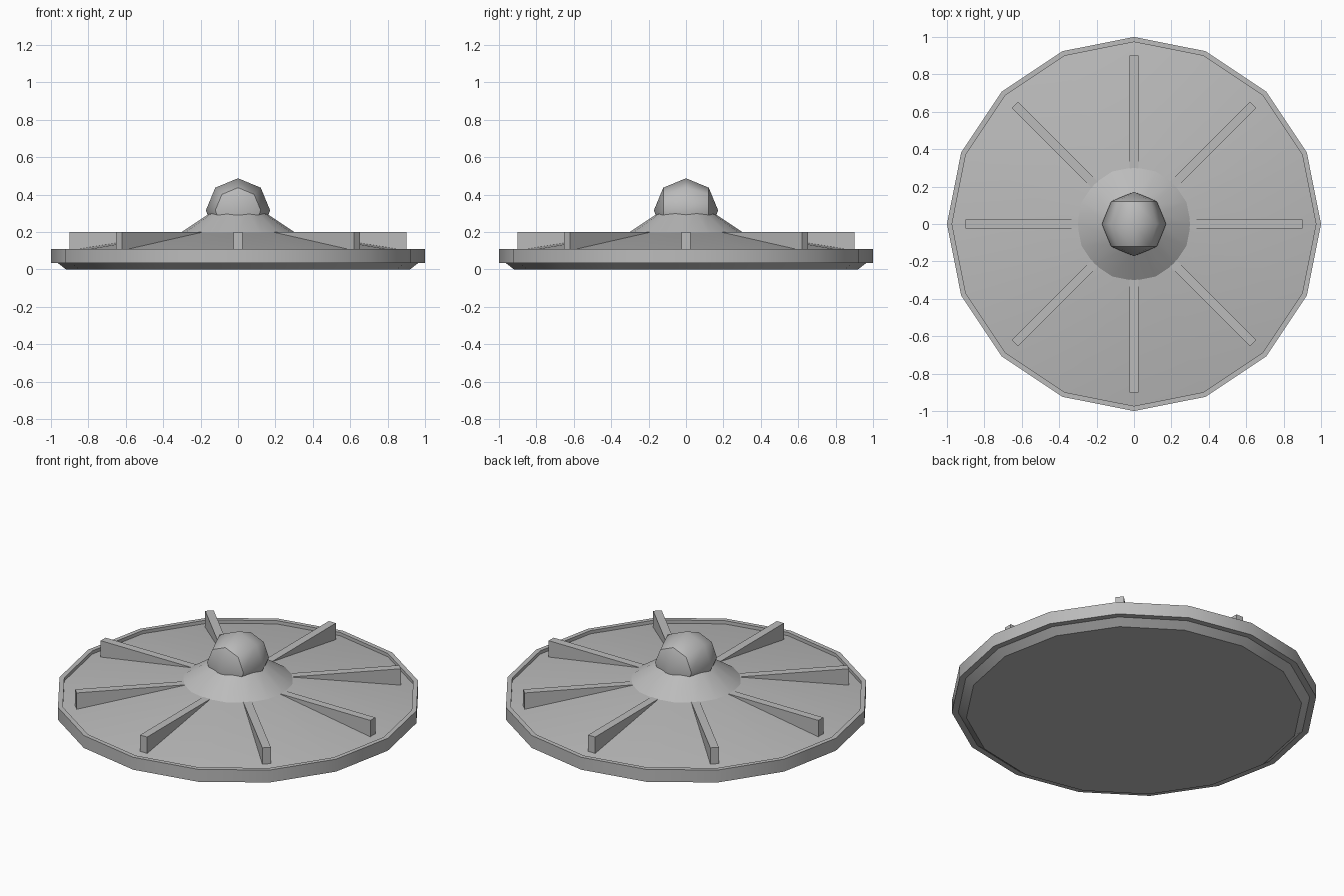
import bpy
import bmesh
from math import cos, sin, pi, radians
from mathutils import Matrix

SIDES = 16

cube = bpy.data.objects.get("Cube")
if cube:
    bpy.data.objects.remove(cube)

grey = bpy.data.materials.new("plain grey")
grey.use_nodes = True
colour = (0.5, 0.5, 0.5, 1)
grey.diffuse_color = colour
grey.node_tree.nodes["Principled BSDF"].inputs["Base Color"].default_value = colour


def finish(name, bm, smooth_angle=None):
    """Turn a bmesh into a named grey object."""
    bmesh.ops.recalc_face_normals(bm, faces=bm.faces)
    mesh = bpy.data.meshes.new(name)
    bm.to_mesh(mesh)
    bm.free()
    mesh.materials.append(grey)
    obj = bpy.data.objects.new(name, mesh)
    bpy.context.collection.objects.link(obj)
    if smooth_angle:
        bpy.ops.object.select_all(action='DESELECT')
        obj.select_set(True)
        bpy.context.view_layer.objects.active = obj
        bpy.ops.object.shade_smooth_by_angle(angle=radians(smooth_angle))
    return obj


def lathe(name, profile, smooth_angle):
    """Spin a (radius, height) profile, capping both ends."""
    bm = bmesh.new()
    rings = []
    for r, z in profile:
        rings.append([bm.verts.new((r * cos(2 * pi * i / SIDES),
                                    r * sin(2 * pi * i / SIDES), z))
                      for i in range(SIDES)])
    for low, high in zip(rings, rings[1:]):
        for i in range(SIDES):
            j = (i + 1) % SIDES
            bm.faces.new((low[i], low[j], high[j], high[i]))
    bm.faces.new(rings[0][::-1])
    bm.faces.new(rings[-1])
    return finish(name, bm, smooth_angle)


# Saucer: bevelled base, overhanging rim with a lip, sloping upper deck
lathe("saucer_body", [(0.92, 0), (0.965, 0.035), (1, 0.035), (1, 0.11),
                      (0.973, 0.11), (0.973, 0.09), (0.29, 0.2)], 24)

# Conical hub under the cockpit
lathe("hub", [(0.305, 0.197), (0.15, 0.3)], 24)

# Cockpit: low-poly ball with its poles facing front and back
bm = bmesh.new()
bmesh.ops.create_uvsphere(bm, u_segments=8, v_segments=4, radius=0.172)
bmesh.ops.transform(bm, verts=bm.verts,
                    matrix=Matrix.Translation((0, 0, 0.315)) @ Matrix.Rotation(pi / 2, 4, 'X'))
finish("cockpit_ball", bm, 43.5)

# Eight radial fins, flat on top, rising out of the deck
INNER, OUTER, BASE, TOP, WIDTH = 0.28, 0.9, 0.08, 0.2, 0.047
for k in range(8):
    bm = bmesh.new()
    bmesh.ops.create_cube(bm, size=1)
    place = (Matrix.Rotation(k * pi / 4, 4, 'Z')
             @ Matrix.Translation(((INNER + OUTER) / 2, 0, (BASE + TOP) / 2))
             @ Matrix.Diagonal((OUTER - INNER, WIDTH, TOP - BASE, 1)))
    bmesh.ops.transform(bm, verts=bm.verts, matrix=place)
    finish(f"radial_fin_{k + 1}", bm)
